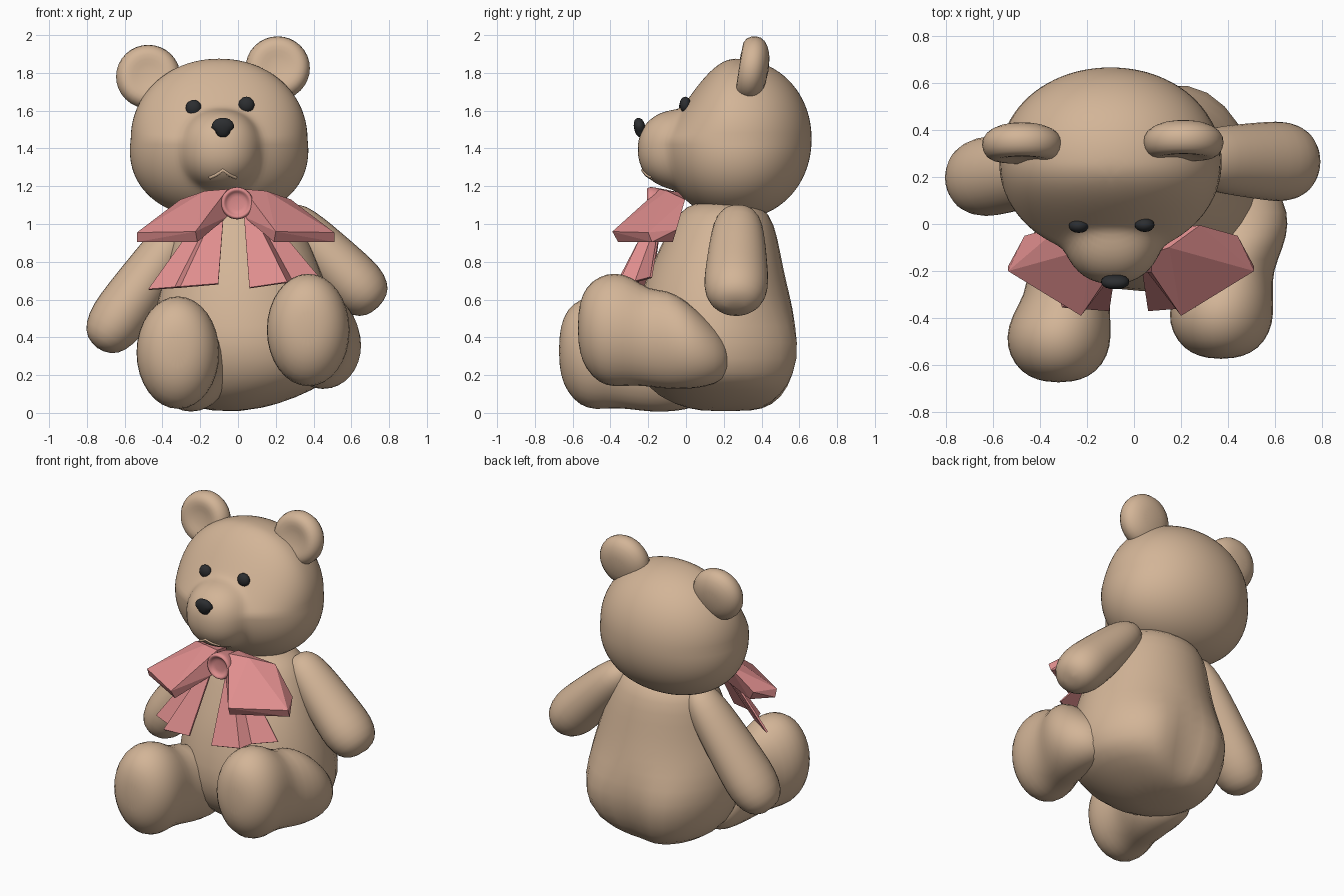
import bpy, bmesh, math
from mathutils import Vector, Matrix

cube = bpy.data.objects.get("Cube")
if cube:
    bpy.data.objects.remove(cube)


def material(name, rgb):
    m = bpy.data.materials.new(name)
    m.use_nodes = True
    m.diffuse_color = (*rgb, 1)
    bsdf = m.node_tree.nodes["Principled BSDF"]
    bsdf.inputs["Base Color"].default_value = (*rgb, 1)
    bsdf.inputs["Roughness"].default_value = 0.8
    return m


TAN = material("tan_plush", (0.65, 0.46, 0.31))
PINK = material("pink_ribbon", (0.74, 0.27, 0.27))
DARK = material("charcoal", (0.025, 0.027, 0.03))


def finish(name, bm, mat, subdiv=0, smooth=True, solid=0):
    bmesh.ops.recalc_face_normals(bm, faces=bm.faces)
    mesh = bpy.data.meshes.new(name)
    bm.to_mesh(mesh)
    bm.free()
    mesh.materials.append(mat)
    for p in mesh.polygons:
        p.use_smooth = smooth
    ob = bpy.data.objects.new(name, mesh)
    bpy.context.collection.objects.link(ob)
    if solid:
        ob.modifiers.new("thickness", "SOLIDIFY").thickness = solid
    if subdiv:
        mod = ob.modifiers.new("subdivision", "SUBSURF")
        mod.levels = mod.render_levels = subdiv
    return ob


def loft(rows, u, v, sides=16):
    """Skin elliptical rings given as (centre, radius along u, radius along v)."""
    bm = bmesh.new()
    rings = []
    for c, ru, rv in rows:
        ring = []
        for i in range(sides):
            a = math.tau * i / sides
            ring.append(bm.verts.new(c + 1.02 * (u * ru * math.cos(a) + v * rv * math.sin(a))))
        rings.append(ring)
    for a, b in zip(rings, rings[1:]):
        for i in range(sides):
            j = (i + 1) % sides
            bm.faces.new((a[i], a[j], b[j], b[i]))
    bmesh.ops.remove_doubles(bm, verts=bm.verts, dist=1e-5)
    return bm


def norm(p, radii, power):
    """Size of p measured in a rounded ellipsoid; 1 lies on its surface."""
    return sum(abs(k / r) ** power for k, r in zip(p, radii)) ** (1 / power)


def blob(name, centre, radii, mat, power=2.0, rot=0.0):
    bm = bmesh.new()
    bmesh.ops.create_uvsphere(bm, u_segments=16, v_segments=10, radius=1)
    turn = Matrix.Rotation(rot, 3, "X")
    for v in bm.verts:
        p = Vector([k * r for k, r in zip(v.co, radii)])
        v.co = Vector(centre) + turn @ (p / norm(p, radii, power))
    return finish(name, bm, mat)


X, Y, Z = Vector((1, 0, 0)), Vector((0, 1, 0)), Vector((0, 0, 1))

# Torso: pear shape with two cheeks and a crease at the back of the seat
torso_rows = [  # z, cx, cy, rx, ry
    (0.005, 0, 0.2, 0, 0), (0.015, 0, 0.2, 0.2, 0.18), (0.075, 0.04, 0.18, 0.37, 0.33),
    (0.2, 0.05, 0.16, 0.47, 0.42), (0.37, 0.04, 0.158, 0.5, 0.46), (0.55, 0.03, 0.155, 0.475, 0.415),
    (0.7, 0.03, 0.155, 0.43, 0.375), (0.85, 0.02, 0.175, 0.385, 0.325), (1.0, 0, 0.195, 0.335, 0.275),
    (1.1, 0, 0.2, 0.26, 0.21), (1.14, 0, 0.2, 0, 0)]
bm = loft([(Vector((cx, cy, z)), rx, ry) for z, cx, cy, rx, ry in torso_rows], X, Y)
for v in bm.verts:
    off = abs(v.co.x - 0.045)
    if v.co.y > 0.3 and v.co.z < 0.45:
        if off < 0.03:
            v.co.y -= 0.06
        elif off < 0.4:
            v.co.y += 0.04
    if v.co.z < 0.12:
        v.co.z += 0.12 * max(0, v.co.x)
finish("torso", bm, TAN, 1)

# Legs: big upright foot pads flowing back into the thighs
leg_rows = [  # y, sideways drift, cz, rx, rz
    (-0.575, 0, 0.45, 0, 0), (-0.565, 0, 0.45, 0.09, 0.13), (-0.53, 0, 0.45, 0.16, 0.22),
    (-0.46, 0, 0.44, 0.21, 0.285), (-0.38, 0, 0.44, 0.225, 0.305), (-0.29, 0.01, 0.435, 0.21, 0.29),
    (-0.2, 0.04, 0.395, 0.18, 0.255), (-0.1, 0.07, 0.39, 0.195, 0.265), (0, 0.09, 0.36, 0.2, 0.235),
    (0.1, 0.09, 0.32, 0.18, 0.185), (0.2, 0.07, 0.29, 0.13, 0.12), (0.25, 0.07, 0.28, 0, 0)]
for name, fx, drift, dy, dz in (("left_leg", 0.37, 1, 0, 0), ("right_leg", -0.32, 0.9, -0.1, -0.12)):
    rows = [(Vector((fx + drift * k, y + dy, cz + dz)), rx, rz) for y, k, cz, rx, rz in leg_rows]
    finish(name, loft(rows, X, Z), TAN, 1)

# Arms: slim at the shoulder, wide at the paw
arm_rows = [(-0.3, 0), (-0.28, 0.06), (-0.14, 0.105), (0.1, 0.125), (0.4, 0.138), (0.75, 0.15),
            (1.0, 0.155), (1.2, 0.13), (1.31, 0.08), (1.34, 0)]
for name, a, b in (("left_arm", (0.33, 0.275, 0.98), (0.64, 0.265, 0.665)),
                   ("right_arm", (-0.33, 0.24, 0.93), (-0.64, 0.2, 0.49))):
    a, b = Vector(a), Vector(b)
    d = (b - a).normalized()
    u = d.cross(Y).normalized()
    finish(name, loft([(a.lerp(b, t), r, r * 1.05 + 0.01) for t, r in arm_rows], u, d.cross(u)), TAN, 1)

# Head: full-cheeked skull with a flatter brow, melted into the muzzle
HC, HR = Vector((-0.1, 0.265, 1.45)), (0.468, 0.4, 0.425)
MC, MR, MP = Vector((-0.09, -0.03, 1.395)), (0.21, 0.225, 0.21), 2.2


def inside_head(p):
    q = p - HC
    q.x *= 1 + 0.3 * min(q.z, 0)
    if q.y < 0:
        q.y *= 1 + 1.8 * max(q.z, 0)
    return math.exp(18 * (1 - norm(q, HR, 2.06))) + math.exp(18 * (1 - norm(p - MC, MR, MP))) > 1


bm = bmesh.new()
bmesh.ops.create_uvsphere(bm, u_segments=96, v_segments=48, radius=1)
core = Vector((-0.1, 0.2, 1.42))
for v in bm.verts:
    lo, hi = 0.0, 1.0
    for _ in range(14):
        mid = (lo + hi) / 2
        if inside_head(core + v.co * mid):
            lo = mid
        else:
            hi = mid
    v.co = core + v.co * lo
finish("head", bm, TAN)

# Ears: round cushions with a faint dish in front
ear_rows = [(-0.05, 0), (-0.055, 0.06), (-0.068, 0.11), (-0.055, 0.155), (0, 0.178),
            (0.05, 0.162), (0.085, 0.1), (0.095, 0)]
for name, c in (("left_ear", (0.21, 0.345, 1.825)), ("right_ear", (-0.475, 0.335, 1.78))):
    bm = loft([(Y * y, r, r) for y, r in ear_rows], X, Z)
    bmesh.ops.rotate(bm, verts=bm.verts, matrix=Matrix.Rotation(math.radians(-9), 3, "X"))
    bmesh.ops.translate(bm, verts=bm.verts, vec=c)
    finish(name, bm, TAN, 1)

# Eyes, nose and mouth
blob("left_eye", (0.045, -0.004, 1.632), (0.042, 0.03, 0.042), DARK)
blob("right_eye", (-0.235, -0.008, 1.615), (0.042, 0.03, 0.042), DARK)
nose = blob("nose", (-0.08, -0.245, 1.51), (0.06, 0.03, 0.052), DARK, 2.3, 0.2)
for v in nose.data.vertices:
    if v.co.z < 1.5:
        v.co.x += (-0.08 - v.co.x) * 0.3

curve = bpy.data.curves.new("mouth", "CURVE")
curve.dimensions = "3D"
curve.bevel_depth = 0.009
spline = curve.splines.new("POLY")
spline.points.add(4)
for p, (x, z) in zip(spline.points, ((-0.15, 1.245), (-0.115, 1.26), (-0.08, 1.285), (-0.045, 1.26), (-0.01, 1.245))):
    s = abs((x - MC.x) / MR[0]) ** MP + abs((z - MC.z) / MR[2]) ** MP
    p.co = (x, MC.y - MR[1] * (1 - s) ** (1 / MP), z, 1)
curve.materials.append(TAN)
bpy.context.collection.objects.link(bpy.data.objects.new("mouth", curve))

# Bow wings: faceted fans flaring out from the knot
wing = [(0.03, -0.14, 1.185), (0.03, -0.17, 1.04), (0.03, -0.04, 1.17), (0.03, -0.08, 1.06),
        (0.15, -0.1, 1.175), (0.28, -0.005, 1.13), (0.2, -0.39, 0.96), (0.51, -0.2, 0.955),
        (0.44, -0.05, 0.97), (0.19, -0.36, 0.905), (0.51, -0.18, 0.905), (0.4, -0.07, 0.905)]
for name, s, shift in (("left_wing", 1, 0), ("right_wing", -1, -0.025)):
    bm = bmesh.new()
    for x, y, z in wing:
        bm.verts.new((s * x + shift, y, z))
    bmesh.ops.convex_hull(bm, input=bm.verts)
    finish(name, bm, PINK, smooth=False)

# Bow tails: pleated ribbons hanging over the belly
for name, s, shift, base, slope in (("left_tail", 1, 0, 0.655, 0.15), ("right_tail", -1, -0.045, 0.69, -0.08)):
    bm = bmesh.new()
    top = [(0.03, -0.17, 1.07), (0.07, -0.17, 1.08), (0.08, -0.13, 1.08), (0.12, -0.13, 1.09)]
    end = [(x, y, base + slope * x) for x, y in ((0.06, -0.37), (0.26, -0.355), (0.29, -0.27), (0.43, -0.19))]
    rings = [[bm.verts.new((s * x + shift, y, z)) for x, y, z in line] for line in (top, end)]
    for i in range(3):
        bm.faces.new((rings[0][i], rings[0][i + 1], rings[1][i + 1], rings[1][i]))
    finish(name, bm, PINK, smooth=False, solid=0.012)

# Bow knot: short barrel with a raised rim
knot_rows = [(-0.01, 0), (-0.01, 0.055), (-0.03, 0.064), (-0.035, 0.08), (-0.01, 0.089),
             (0.02, 0.08), (0.13, 0.065), (0.14, 0)]
finish("bow_knot", loft([(Vector((-0.005, -0.175 + y, 1.11)), r, r) for y, r in knot_rows], X, Z), PINK, 1)
